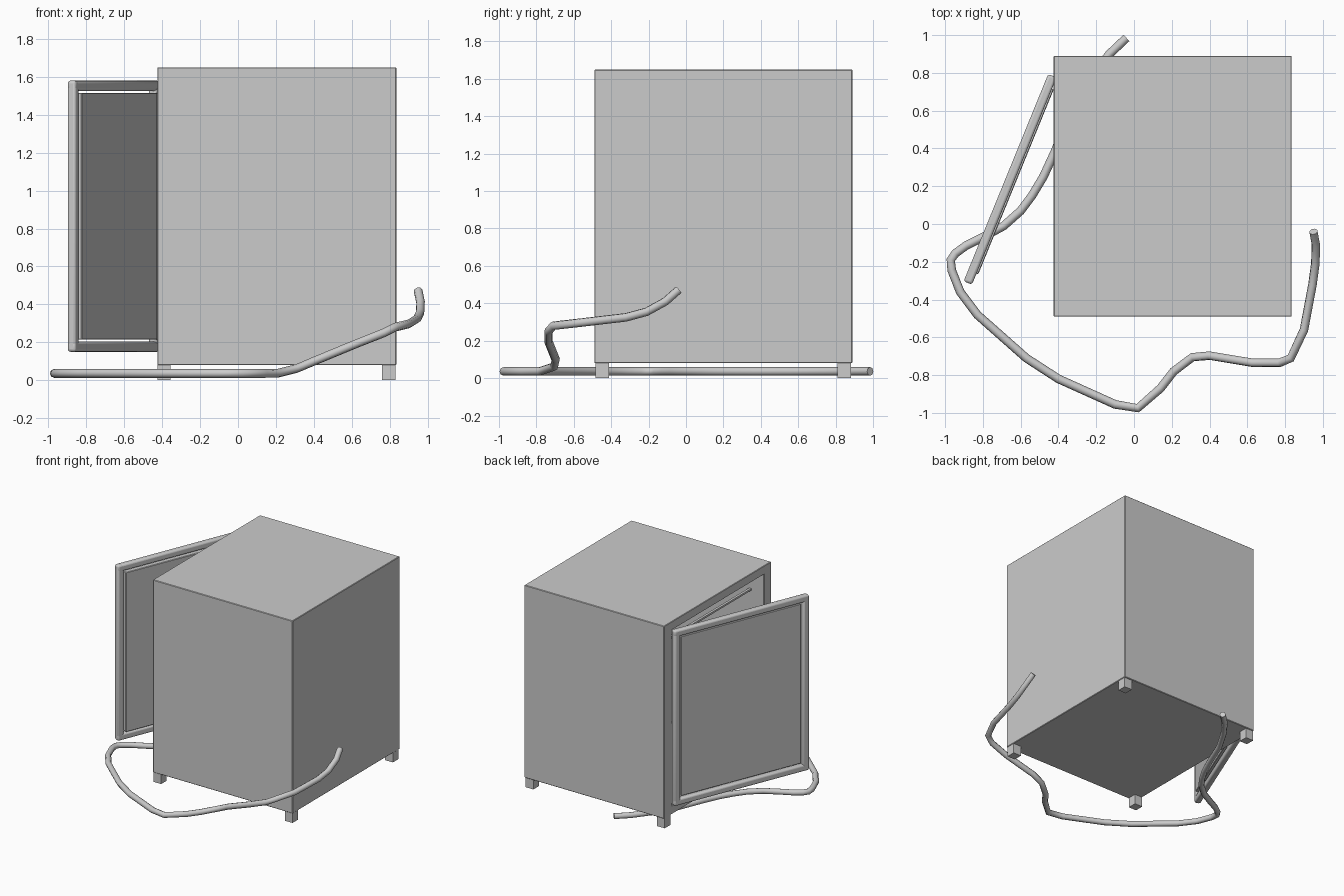
import bpy, bmesh, math
from mathutils import Matrix

if "Cube" in bpy.data.objects:
    bpy.data.objects.remove(bpy.data.objects["Cube"])


def finish(name, bm, bevel=0.0, matrix=None, smooth=False):
    mesh = bpy.data.meshes.new(name)
    bmesh.ops.recalc_face_normals(bm, faces=bm.faces[:])
    bm.to_mesh(mesh)
    bm.free()
    ob = bpy.data.objects.new(name, mesh)
    bpy.context.collection.objects.link(ob)
    if matrix:
        ob.matrix_world = matrix
    if bevel:
        mod = ob.modifiers.new("bevel", 'BEVEL')
        mod.width = bevel
        mod.segments = 3 if smooth else 1
    if smooth:
        for p in mesh.polygons:
            p.use_smooth = True
        bpy.context.view_layer.objects.active = ob
        bpy.ops.object.select_all(action='DESELECT')
        ob.select_set(True)
        bpy.ops.object.shade_smooth_by_angle(angle=math.radians(35))
    return ob


def add_box(bm, lo, hi):
    size = [b - a for a, b in zip(lo, hi)]
    mid = [(a + b) / 2 for a, b in zip(lo, hi)]
    m = Matrix.Translation(mid) @ Matrix.Diagonal((*size, 1))
    bmesh.ops.create_cube(bm, size=1, matrix=m)


def box(name, lo, hi, **kw):
    bm = bmesh.new()
    add_box(bm, lo, hi)
    return finish(name, bm, **kw)


# Cabinet body, hollow, open on the left side
bm = bmesh.new()
add_box(bm, (-0.425, -0.49, 0.08), (0.835, 0.89, 1.65))
side = min(bm.faces, key=lambda f: f.calc_center_median().x)
bmesh.ops.inset_region(bm, faces=[side], thickness=0.07)
for v in side.verts:
    v.co.y = 0.79 if v.co.y > 0.2 else -0.40
    v.co.z = 1.58 if v.co.z > 0.8 else 0.15
new = bmesh.ops.extrude_face_region(bm, geom=[side])['geom']
bmesh.ops.translate(bm, vec=(1.18, 0, 0),
                    verts=[g for g in new if isinstance(g, bmesh.types.BMVert)])
if side.is_valid:
    bmesh.ops.delete(bm, geom=[side], context='FACES_ONLY')
finish("cabinet_body", bm, bevel=0.004)

# Slim rail across the inside of the opening
box("inner_rail", (-0.31, -0.40, 1.42), (-0.29, 0.79, 1.435))

# Feet
for x in (-0.39, 0.795):
    for y in (-0.447, 0.845):
        box("foot", (x - 0.035, y - 0.036, 0), (x + 0.035, y + 0.036, 0.085))

# Door, hinged at the back edge of the opening and swung open
L, W, Z0, Z1, T = 1.185, 0.054, 0.15, 1.58, 0.024
hinge = Matrix.Translation((-0.432, 0.785, 0)) @ Matrix.Rotation(
    math.atan2(-1.095, -0.447), 4, 'Z')
for name, lo, hi in (
        ("door_top_bar", (0, -T, Z1 - W), (L, T, Z1)),
        ("door_bottom_bar", (0, -T, Z0), (L, T, Z0 + W)),
        ("door_hinge_bar", (0, -T, Z0), (W, T, Z1)),
        ("door_outer_bar", (L - W, -T, Z0), (L, T, Z1))):
    box(name, lo, hi, bevel=0.014, matrix=hinge, smooth=True)
G = W + 0.01
box("door_panel", (G, -0.008, Z0 + G), (L - G, 0.034, Z1 - G),
    bevel=0.004, matrix=hinge)

# Hose lying on the floor and lifting at its right end
low = [(-0.04, 0.985), (-0.13, 0.90), (-0.23, 0.77), (-0.33, 0.60), (-0.42, 0.38),
       (-0.48, 0.25), (-0.54, 0.15), (-0.60, 0.07), (-0.69, -0.01), (-0.80, -0.07),
       (-0.89, -0.115), (-0.945, -0.155), (-0.97, -0.19), (-0.965, -0.245),
       (-0.92, -0.36), (-0.83, -0.48), (-0.57, -0.71), (-0.40, -0.82),
       (-0.10, -0.955), (0.02, -0.975), (0.14, -0.87)]
path = [(x, y, 0.036) for x, y in low] + [
    (0.21, -0.78, 0.037), (0.31, -0.705, 0.062), (0.40, -0.697, 0.10),
    (0.63, -0.735, 0.195), (0.77, -0.735, 0.25), (0.83, -0.71, 0.28),
    (0.90, -0.56, 0.297), (0.945, -0.32, 0.325), (0.96, -0.21, 0.355),
    (0.963, -0.11, 0.41), (0.95, -0.04, 0.472)]
cu = bpy.data.curves.new("hose", 'CURVE')
cu.dimensions = '3D'
cu.bevel_depth = 0.023
cu.bevel_resolution = 2
cu.use_fill_caps = True
sp = cu.splines.new('POLY')
sp.points.add(len(path) - 1)
for p, co in zip(sp.points, path):
    p.co = (*co, 1)
sp.use_smooth = True
bpy.context.collection.objects.link(bpy.data.objects.new("hose", cu))
